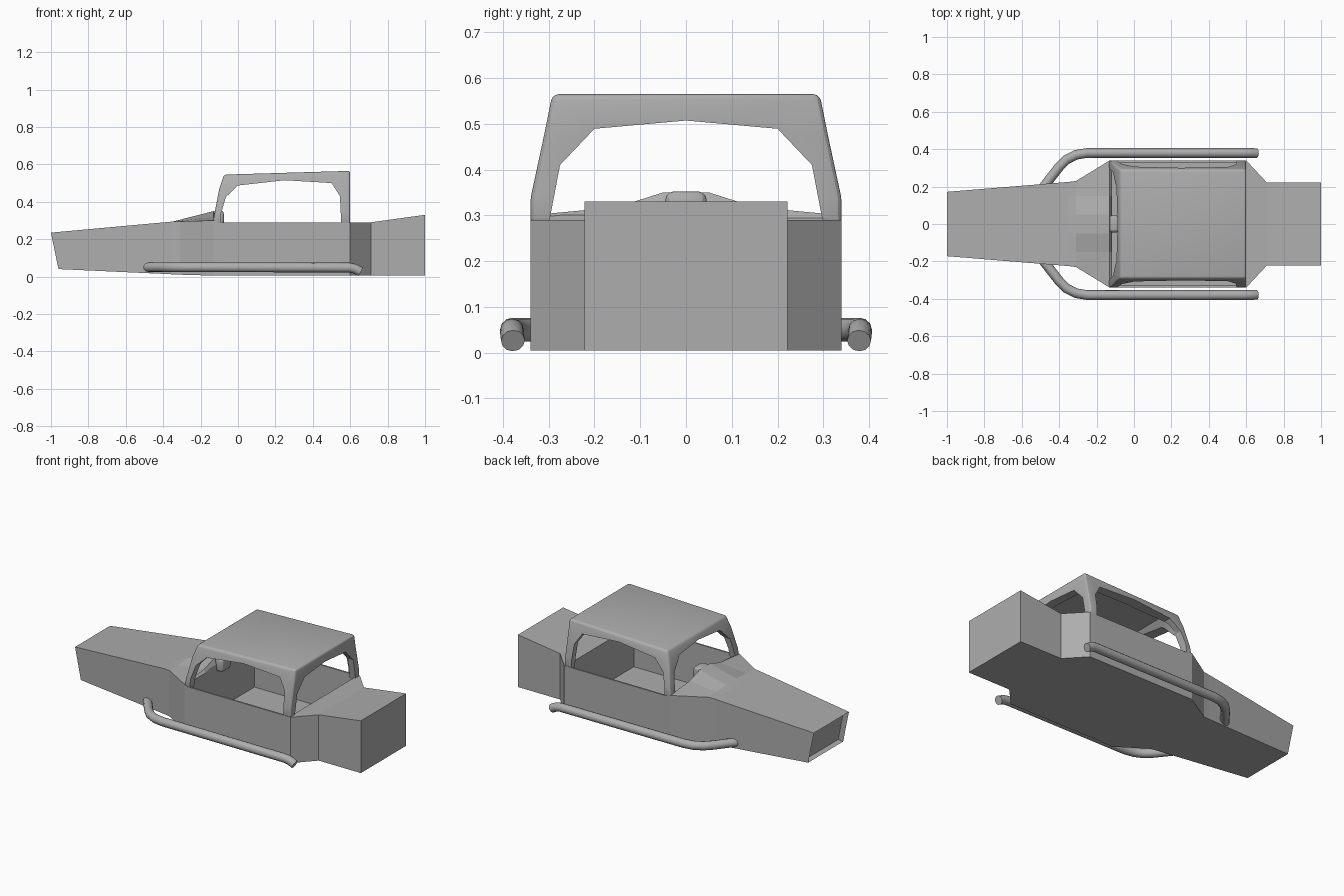
import bpy, bmesh
from mathutils import Vector

if "Cube" in bpy.data.objects:
    bpy.data.objects.remove(bpy.data.objects["Cube"], do_unlink=True)

grey = bpy.data.materials.new("plain_grey")
grey.use_nodes = True
COLOUR = (0.42, 0.42, 0.42, 1)
grey.diffuse_color = COLOUR
grey.node_tree.nodes["Principled BSDF"].inputs["Base Color"].default_value = COLOUR


def finish(name, bm):
    bmesh.ops.recalc_face_normals(bm, faces=bm.faces[:])
    mesh = bpy.data.meshes.new(name)
    bm.to_mesh(mesh)
    bm.free()
    mesh.materials.append(grey)
    ob = bpy.data.objects.new(name, mesh)
    bpy.context.collection.objects.link(ob)
    return ob


def loft(name, rings):
    """Closed solid through rings of equal length."""
    bm = bmesh.new()
    loops = [[bm.verts.new(p) for p in ring] for ring in rings]
    for a, b in zip(loops, loops[1:]):
        for i in range(len(a)):
            j = (i + 1) % len(a)
            bm.faces.new((a[i], a[j], b[j], b[i]))
    bm.faces.new(loops[0])
    bm.faces.new(loops[-1])
    return finish(name, bm)


def box(name, lo, hi):
    rect = [(lo[0], lo[1]), (hi[0], lo[1]), (hi[0], hi[1]), (lo[0], hi[1])]
    return loft(name, [[(x, y, z) for x, y in rect] for z in (lo[2], hi[2])])


def apply_modifier(ob, mod):
    bpy.ops.object.select_all(action='DESELECT')
    bpy.context.view_layer.objects.active = ob
    ob.select_set(True)
    bpy.ops.object.modifier_apply(modifier=mod.name)


def cut(ob, cutter):
    mod = ob.modifiers.new("cut", 'BOOLEAN')
    mod.operation = 'DIFFERENCE'
    mod.solver = 'EXACT'
    mod.object = cutter
    apply_modifier(ob, mod)
    bpy.data.objects.remove(cutter, do_unlink=True)


# Body shell: x at top, x at bottom, half width, bottom, edge, shoulder and crown heights
stations = [
    (-1.0, -0.96, 0.172, 0.04, 0.235, 0.235, 0.235),
    (-0.35, -0.35, 0.225, 0.012, 0.294, 0.294, 0.294),
    (-0.31, -0.31, 0.23, 0.01, 0.295, 0.297, 0.304),
    (-0.13, -0.13, 0.34, 0.005, 0.30, 0.318, 0.35),
    (-0.11, -0.11, 0.34, 0.005, 0.29, 0.29, 0.29),
    (0.6, 0.6, 0.34, 0.005, 0.29, 0.29, 0.29),
    (0.71, 0.71, 0.222, 0.005, 0.29, 0.29, 0.29),
    (1.0, 1.0, 0.222, 0.005, 0.33, 0.33, 0.33),
]
rings = []
for xt, xb, w, zb, ze, zm, zc in stations:
    half = [(xb, w, zb), (xt, w, ze), (xt, 0.15, zm), (xt, 0.05, zc)]
    rings.append(half + [(x, -y, z) for x, y, z in reversed(half)])
body = loft("body_shell", rings)

# Recessed nose panel
bm = bmesh.new()
bm.from_mesh(body.data)
nose = min(bm.faces, key=lambda f: f.calc_center_median().x)
bmesh.ops.inset_region(bm, faces=[nose], thickness=0.012, depth=0)
bmesh.ops.translate(bm, verts=nose.verts[:], vec=(0.03, 0, 0))
bm.to_mesh(body.data)
bm.free()

# Open cockpit
cut(body, box("cockpit_cutter", (-0.118, -0.33, 0.03), (0.59, 0.33, 0.8)))


# Cabin frame: height at front, height at rear, front x, rear x, half width
def cabin_rings(levels):
    return [[(x0, -w, zf), (x1, -w, zr), (x1, w, zr), (x0, w, zf)]
            for zf, zr, x0, x1, w in levels]


cabin = loft("cabin_frame", cabin_rings([
    (0.28, 0.28, -0.137, 0.6, 0.34),
    (0.34, 0.34, -0.125, 0.6, 0.339),
    (0.47, 0.47, -0.1, 0.6, 0.311),
    (0.545, 0.565, -0.075, 0.6, 0.292)]))
bevel = cabin.modifiers.new("round", 'BEVEL')
bevel.width = 0.014
bevel.segments = 3
bevel.limit_method = 'ANGLE'
bevel.angle_limit = 0.6
apply_modifier(cabin, bevel)

cut(cabin, loft("inside_cutter", cabin_rings([
    (0.2, 0.2, -0.105, 0.562, 0.305),
    (0.34, 0.34, -0.085, 0.562, 0.3),
    (0.47, 0.47, -0.05, 0.562, 0.274),
    (0.525, 0.54, 0.0, 0.53, 0.22)])))

# Side, windscreen and rear openings
side = [(-0.095, 0.2), (-0.09, 0.34), (-0.065, 0.425), (0.0, 0.487),
        (0.25, 0.515), (0.5, 0.5), (0.545, 0.43), (0.556, 0.2)]
cut(cabin, loft("side_cutter", [[(x, y, z) for x, z in side] for y in (-0.6, 0.6)]))
half = [(0.31, 0.2), (0.298, 0.29), (0.275, 0.41), (0.2, 0.489)]
arch = half + [(0, 0.507)] + [(-y, z) for y, z in reversed(half)]
cut(cabin, loft("end_cutter", [[(x, y, z) for y, z in arch] for x in (-0.5, 0.9)]))

# Instrument pod behind the cowl
pod = box("instrument_pod", (-0.135, -0.045, 0.27), (-0.075, 0.045, 0.352))
bevel = pod.modifiers.new("round", 'BEVEL')
bevel.width = 0.018
bevel.segments = 3
apply_modifier(pod, bevel)

# Side bars
path = [(0.655, 0.378, 0.026), (0.625, 0.38, 0.042), (0.595, 0.38, 0.048),
        (-0.25, 0.38, 0.05), (-0.31, 0.37, 0.05), (-0.36, 0.345, 0.05),
        (-0.40, 0.305, 0.05), (-0.49, 0.19, 0.05)]
for name, s in (("left_side_bar", 1), ("right_side_bar", -1)):
    curve = bpy.data.curves.new(name, 'CURVE')
    curve.dimensions = '3D'
    curve.bevel_depth = 0.026
    curve.bevel_resolution = 4
    curve.use_fill_caps = True
    spline = curve.splines.new('POLY')
    spline.points.add(len(path) - 1)
    for p, (x, y, z) in zip(spline.points, path):
        p.co = (x, y * s, z, 1)
    curve.materials.append(grey)
    bar = bpy.data.objects.new(name, curve)
    bpy.context.collection.objects.link(bar)
    bpy.ops.object.select_all(action='DESELECT')
    bar.select_set(True)
    bpy.context.view_layer.objects.active = bar
    bpy.ops.object.convert(target='MESH')
    bpy.ops.object.shade_smooth_by_angle(angle=0.7)

# Smooth the rounded edges only
for ob in (cabin, pod):
    bpy.ops.object.select_all(action='DESELECT')
    ob.select_set(True)
    bpy.context.view_layer.objects.active = ob
    bpy.ops.object.shade_smooth_by_angle(angle=0.5)
